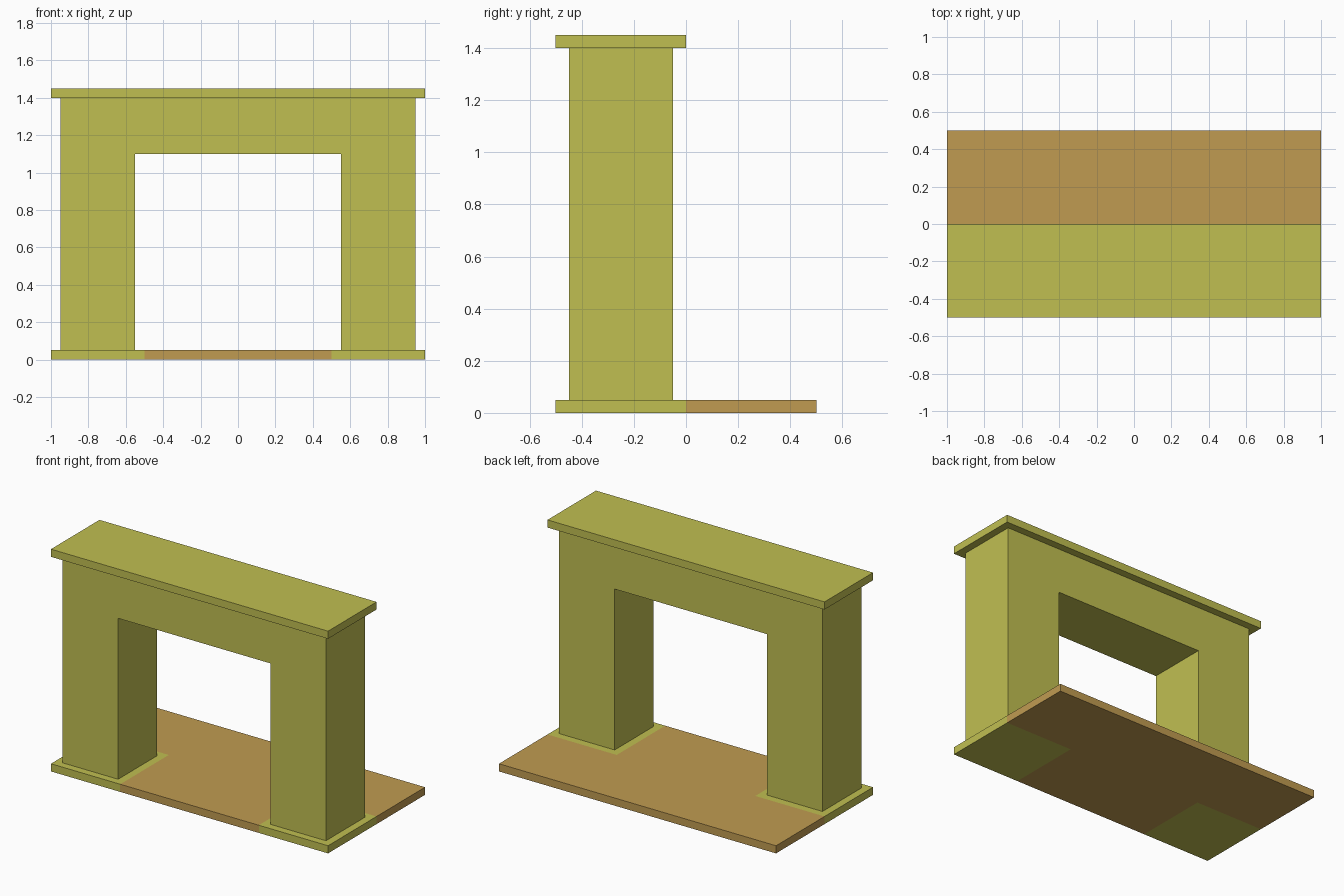
import bpy
import bmesh
from mathutils import Vector

cube = bpy.data.objects.get("Cube")
if cube:
    bpy.data.objects.remove(cube, do_unlink=True)


def make_material(name, rgb):
    mat = bpy.data.materials.new(name)
    mat.use_nodes = True
    mat.diffuse_color = (*rgb, 1)
    bsdf = next(n for n in mat.node_tree.nodes if n.type == 'BSDF_PRINCIPLED')
    bsdf.inputs["Base Color"].default_value = (*rgb, 1)
    return mat


olive = make_material("olive yellow", (0.53, 0.52, 0.083))
tan = make_material("tan", (0.53, 0.33, 0.083))


def add_object(name, bm, *materials):
    bmesh.ops.recalc_face_normals(bm, faces=bm.faces)
    mesh = bpy.data.meshes.new(name)
    bm.to_mesh(mesh)
    bm.free()
    for mat in materials:
        mesh.materials.append(mat)
    obj = bpy.data.objects.new(name, mesh)
    bpy.context.collection.objects.link(obj)
    return obj


def prism(profile, y0, y1):
    """Extrude an x-z profile from y0 to y1."""
    bm = bmesh.new()
    face = bm.faces.new([bm.verts.new((x, y0, z)) for x, z in profile])
    result = bmesh.ops.extrude_face_region(bm, geom=[face])
    verts = [v for v in result["geom"] if isinstance(v, bmesh.types.BMVert)]
    bmesh.ops.translate(bm, verts=verts, vec=(0, y1 - y0, 0))
    return bm


def slab(half_x, y0, y1, z0, z1):
    return prism([(-half_x, z0), (half_x, z0), (half_x, z1), (-half_x, z1)], y0, y1)


# Base slab: tan hearth with an olive plinth under each leg
base = slab(1.0, -0.5, 0.5, 0.0, 0.05)
for point, normal in (((-0.5, 0, 0), (1, 0, 0)), ((0.5, 0, 0), (1, 0, 0)), ((0, 0, 0), (0, 1, 0))):
    bmesh.ops.bisect_plane(base, geom=base.verts[:] + base.edges[:] + base.faces[:],
                           plane_co=Vector(point), plane_no=Vector(normal))
for face in base.faces:
    center = face.calc_center_median()
    face.material_index = 1 if abs(center.x) > 0.5 and center.y < 0 else 0
add_object("hearth_base", base, tan, olive)

# Legs and lintel as one arch-shaped surround
half = [(0.55, 1.10), (0.55, 0.05), (0.95, 0.05), (0.95, 1.40)]
arch = half + [(-x, z) for x, z in reversed(half)]
add_object("surround", prism(arch, -0.45, -0.05), olive)

# Mantel shelf
add_object("mantel_shelf", slab(1.0, -0.5, 0.0, 1.40, 1.45), olive)
